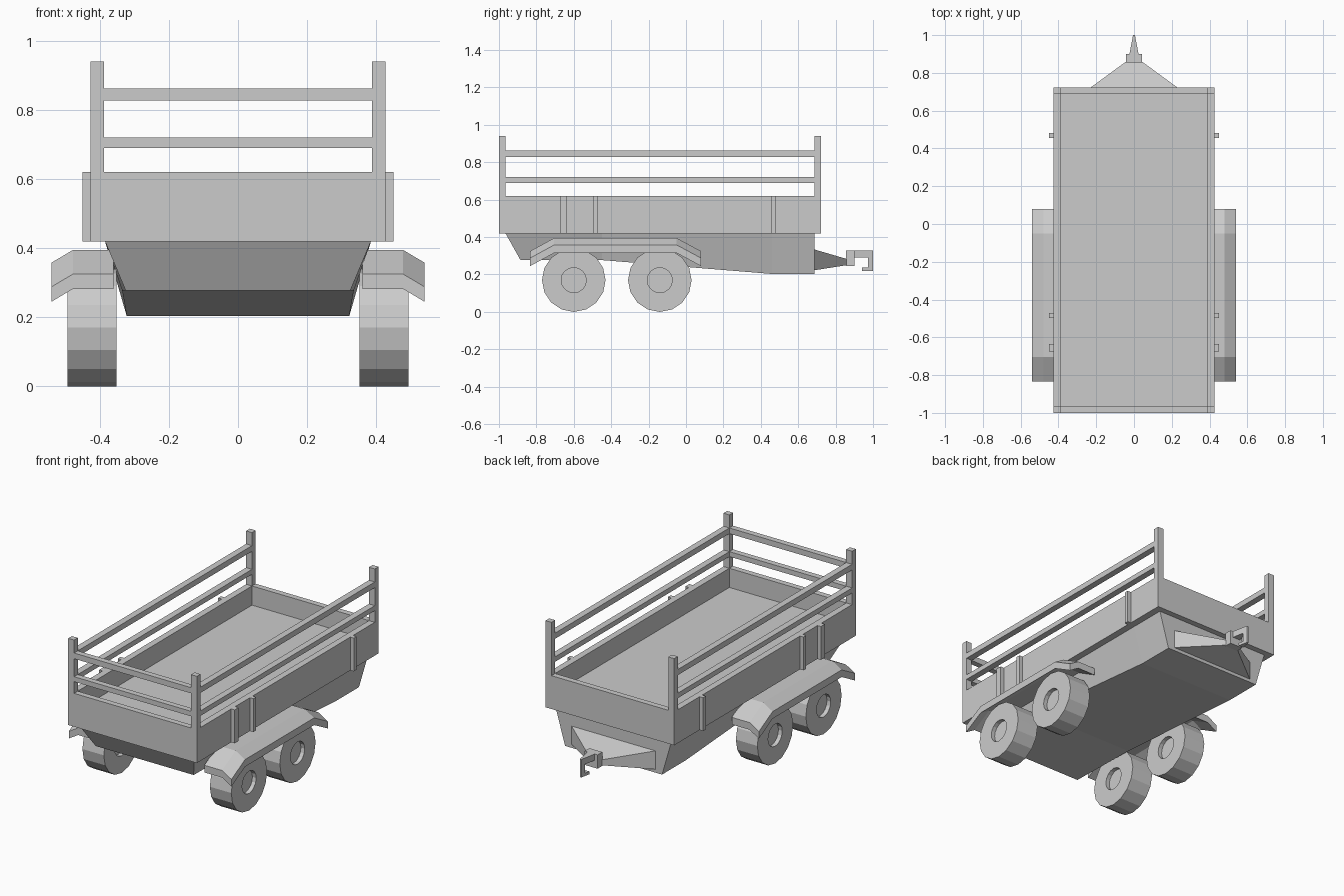
import bpy, bmesh
from math import sin, cos, pi

if "Cube" in bpy.data.objects:
    bpy.data.objects.remove(bpy.data.objects["Cube"])


def loft(name, loops):
    """Skin a list of matching point loops and cap both ends."""
    bm = bmesh.new()
    rings = [[bm.verts.new(p) for p in loop] for loop in loops]
    n = len(rings[0])
    for a, b in zip(rings, rings[1:]):
        for i in range(n):
            j = (i + 1) % n
            bm.faces.new((a[i], a[j], b[j], b[i]))
    bm.faces.new(rings[0])
    bm.faces.new(rings[-1])
    bmesh.ops.recalc_face_normals(bm, faces=bm.faces)
    me = bpy.data.meshes.new(name)
    bm.to_mesh(me)
    bm.free()
    ob = bpy.data.objects.new(name, me)
    bpy.context.collection.objects.link(ob)
    return ob


def box(name, x, y, z):
    return loft(name, [[(x[0], y[0], h), (x[1], y[0], h), (x[1], y[1], h), (x[0], y[1], h)] for h in z])


def mirrored(ob):
    m = ob.modifiers.new("mirror_x", 'MIRROR')
    m.use_mirror_merge = False
    return ob


X0, X1 = 0.388, 0.427          # side wall inner / outer
F0, F1 = -1.0, -0.965          # front wall
B0, B1 = 0.687, 0.722          # back wall
Z0, Z1 = 0.42, 0.62            # wall bottom / top

# Cargo bed: floor, walls, corner posts
box("bed_floor", (-X0, X0), (F1, B0), (Z0, 0.505))
mirrored(box("side_wall", (X0, X1), (F1, B0), (Z0, Z1)))
box("front_wall", (-X0, X0), (F0, F1), (Z0, Z1))
box("back_wall", (-X0, X0), (B0, B1), (Z0, Z1))
for name, y in (("front_post", (F0, F1)), ("back_post", (B0, B1))):
    mirrored(box(name, (X0, X1), y, (Z0, 0.94)))

# Rails on the two sides and the front
for z in ((0.69, 0.72), (0.828, 0.862)):
    mirrored(box("side_rail", (X0, X1), (F1, B0), z))
    box("front_rail", (-X0, X0), (F0, F1), z)

# Vertical stakes on the side walls
for y, w in ((-0.655, 0.019), (-0.484, 0.013), (0.468, 0.013)):
    mirrored(box("side_stake", (X1, 0.45), (y - w, y + w), (Z0, Z1)))

# Tapered hull below the bed: (top y, bottom y, bottom half width, bottom z)
loft("hull", [[(-0.385, yt, Z0), (0.385, yt, Z0), (w, yb, zb), (-w, yb, zb)]
              for yt, yb, w, zb in ((-0.965, -0.885, 0.325, 0.277), (-0.45, -0.45, 0.335, 0.277),
                                    (0.46, 0.46, 0.322, 0.203), (B0, B0, 0.322, 0.203))])

# Wheels with recessed hubs on both faces
def ring(x, r, y):
    return [(x, y + r * sin(i * pi / 8), 0.17 - r * cos(i * pi / 8)) for i in range(16)]

for y in (-0.60, -0.14):
    prof = ((0.377, 0.067), (0.352, 0.067), (0.352, 0.17), (0.494, 0.17), (0.494, 0.067), (0.469, 0.067))
    mirrored(loft("wheel", [ring(x, r, y) for x, r in prof]))

# Mudguards: bent plate section swept over both wheels
section = ((0.36, 0), (0.478, 0), (0.54, -0.037), (0.54, -0.08), (0.478, -0.043), (0.36, -0.043))
mirrored(loft("mudguard", [[(x, y, z + dz) for x, dz in section]
                           for y, z in ((-0.833, 0.325), (-0.705, 0.395), (-0.05, 0.395), (0.08, 0.325))]))

# Drawbar wedge, coupling block and hook
loft("drawbar", [[(-w, y, a), (w, y, a), (w, y, b), (-w, y, b)]
                 for y, w, a, b in ((B0 - 0.005, 0.285, 0.222, 0.335), (0.86, 0.042, 0.25, 0.283))])
box("coupling_block", (-0.043, 0.043), (0.855, 0.90), (0.245, 0.328))
hook = ((0.90, 0.328), (1.0, 0.328), (1.0, 0.22), (0.94, 0.22),
        (0.94, 0.237), (0.972, 0.237), (0.972, 0.29), (0.90, 0.29))
loft("coupling_hook", [[(s * (0.024 - 0.19 * (y - 0.90)), y, z) for y, z in hook] for s in (-1, 1)])
